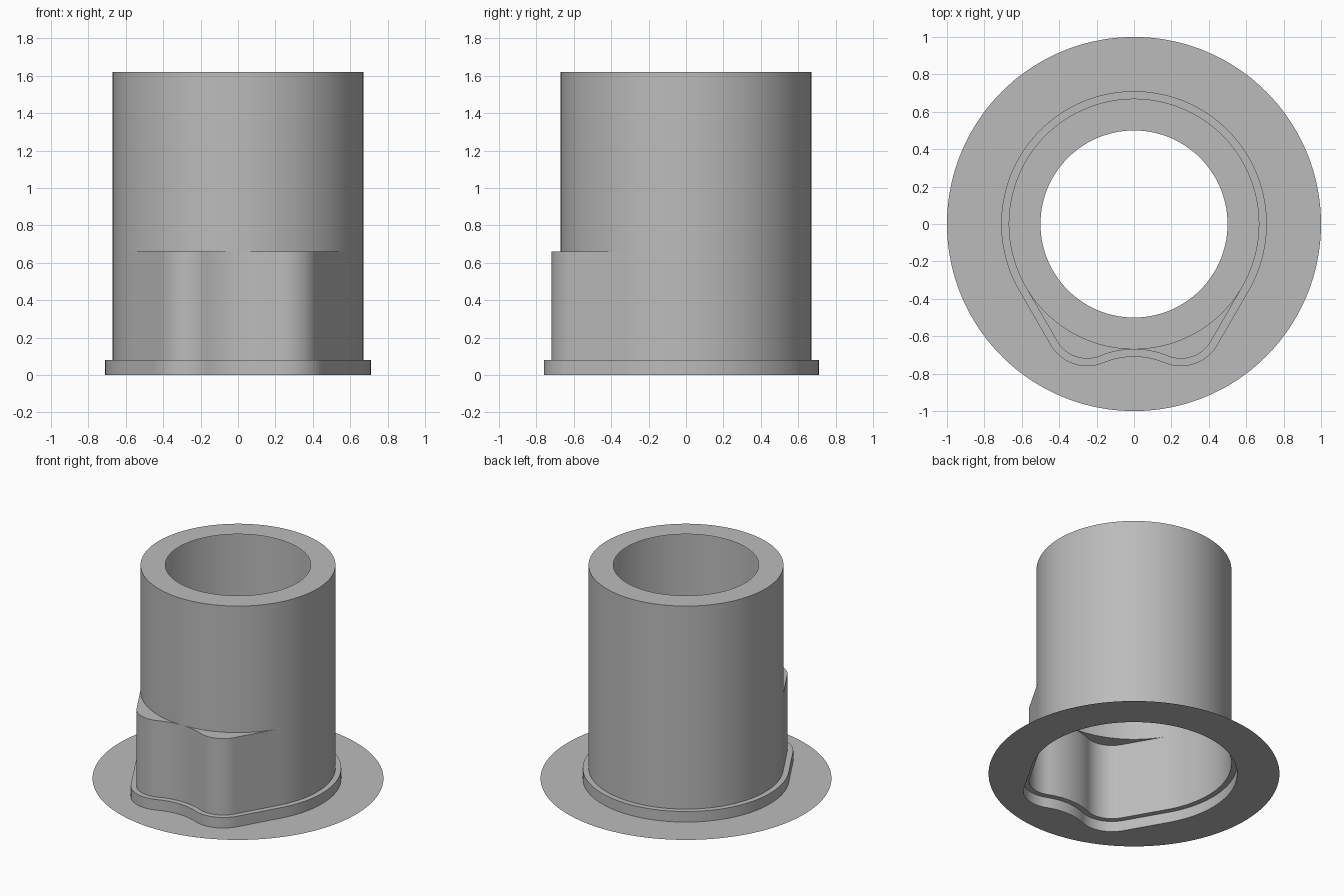
import bpy
import math
from mathutils import Vector

cube = bpy.data.objects.get("Cube")
if cube:
    bpy.data.objects.remove(cube)

# Main dimensions
TUBE_R, BORE_R, DISC_R = 0.67, 0.50, 1.0
FLANGE_H, SHELF_H, TOP_H = 0.08, 0.66, 1.62
LIP = 0.04
LOBE_C, LOBE_R = Vector((0.25, -0.533)), 0.187
DIP_C, DIP_R = Vector((0, -1.133)), 0.463

grey = bpy.data.materials.new("plain grey")
grey.use_nodes = True
colour = (0.5, 0.5, 0.5, 1)
grey.diffuse_color = colour
grey.node_tree.nodes["Principled BSDF"].inputs["Base Color"].default_value = colour


def arc(centre, radius, start, end, steps):
    angles = [start + (end - start) * i / steps for i in range(steps + 1)]
    return [Vector(centre) + radius * Vector((math.cos(a), math.sin(a))) for a in angles]


def outline(offset=0):
    """Round body with two tangent lobes at the front, grown by an offset."""
    blend = DIP_C - LOBE_C
    turn = math.atan2(blend.y, blend.x)
    tangent = -math.pi / 6
    # Right half, from the dip at the front round to the back
    half = arc(DIP_C, DIP_R - offset, math.pi / 2, turn + math.pi, 10)
    half += arc(LOBE_C, LOBE_R + offset, turn, tangent, 24)[1:]
    body = arc((0, 0), TUBE_R + offset, tangent, math.pi / 2, 48)
    half += [half[-1].lerp(body[0], i / 12) for i in range(1, 12)]
    half += body
    return half + [Vector((-p.x, p.y)) for p in reversed(half[1:-1])]


def scaled_ring(points, radius):
    return [p.normalized() * radius for p in points]


def skin(name, *levels):
    """Join matching rings, listed from the bottom or outside, into one sheet."""
    count = len(levels[0][0])
    verts = [(p.x, p.y, z) for ring, z in levels for p in ring]
    faces = []
    for k in range(len(levels) - 1):
        for i in range(count):
            j = (i + 1) % count
            a, b = k * count, (k + 1) * count
            faces.append((a + i, a + j, b + j, b + i))
    mesh = bpy.data.meshes.new(name)
    mesh.from_pydata(verts, [], faces)
    mesh.validate()
    mesh.materials.append(grey)
    obj = bpy.data.objects.new(name, mesh)
    bpy.context.collection.objects.link(obj)
    bpy.ops.object.select_all(action="DESELECT")
    obj.select_set(True)
    bpy.context.view_layer.objects.active = obj
    bpy.ops.object.shade_smooth_by_angle(angle=math.radians(30))
    return obj


profile = outline()
lip = outline(LIP)

# Circle sharing its points with the profile: lobes are pulled straight back
circle = []
for p in profile:
    on_front = p.y < -TUBE_R / 2
    circle.append(Vector((p.x, -math.sqrt(TUBE_R ** 2 - p.x ** 2))) if on_front else p.copy())

# Thin round base sheet, open below the body
skin("base_disc", (scaled_ring(lip, DISC_R), 0), (lip, 0))

# Low stepped collar around the foot
skin("foot_collar", (lip, 0), (lip, FLANGE_H), (profile, FLANGE_H))

# Lobed lower body; the front shelf spans only the points off the circle
skin("lobed_body", (profile, FLANGE_H), (profile, SHELF_H))
front = [i for i, p in enumerate(profile) if (p - circle[i]).length > 1e-5]
shelf_mesh = bpy.data.meshes.new("lobe_shelf")
n = len(profile)
shelf_mesh.from_pydata(
    [(p.x, p.y, SHELF_H) for p in profile + circle], [],
    [(i, (i + 1) % n, n + (i + 1) % n, n + i) for i in range(n)
     if i in front and (i + 1) % n in front])
shelf_mesh.materials.append(grey)
shelf = bpy.data.objects.new("lobe_shelf", shelf_mesh)
bpy.context.collection.objects.link(shelf)

# Upright tube and its flat rim
skin("upper_tube", (circle, SHELF_H), (circle, TOP_H))
skin("top_rim", (circle, TOP_H), (scaled_ring(circle, BORE_R), TOP_H))
